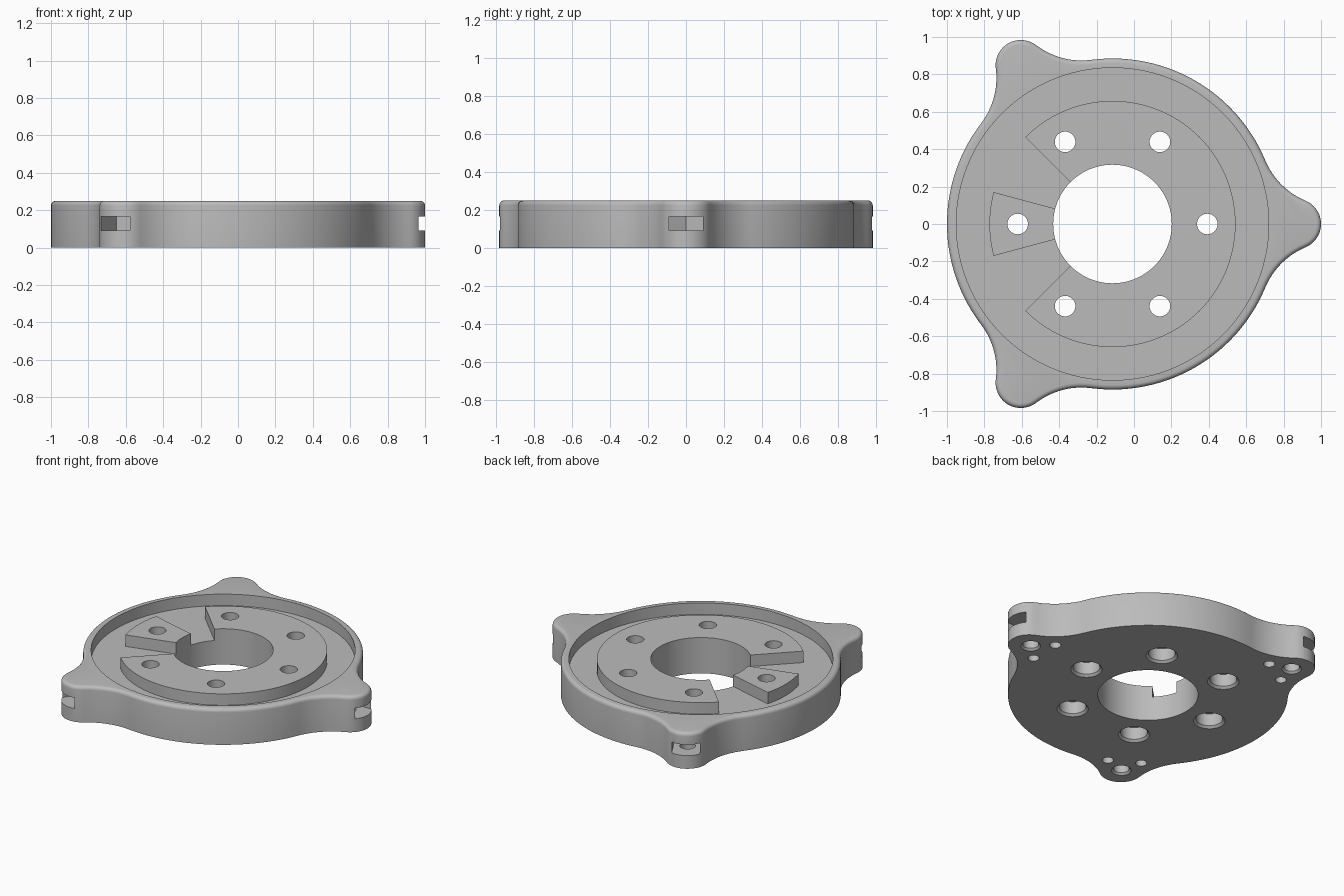
import bpy, bmesh
from math import sin, cos, pi, acos, atan2, radians, sqrt

if "Cube" in bpy.data.objects:
    bpy.data.objects.remove(bpy.data.objects["Cube"], do_unlink=True)

CX = -0.115                     # axis of the plate
HEIGHT, FLOOR = 0.25, 0.17
MAIN_R, TIP_R, BLEND_R, TIP_D = 0.885, 0.135, 0.40, 0.98
LIP_R, RING_R, BORE_R = 0.835, 0.658, 0.317
ROUND = 0.025

grey = bpy.data.materials.new("plain grey")
grey.use_nodes = True
colour = (0.5, 0.5, 0.5, 1)
grey.diffuse_color = colour
grey.node_tree.nodes["Principled BSDF"].inputs["Base Color"].default_value = colour


def arc(cx, cy, r, a0, a1, n, end=False):
    steps = n + 1 if end else n
    angles = [a0 + (a1 - a0) * i / n for i in range(steps)]
    return [(cx + r * cos(a), cy + r * sin(a)) for a in angles]


def turn(points, a):
    return [(x * cos(a) - y * sin(a), x * sin(a) + y * cos(a)) for x, y in points]


def loft(name, loops):
    """Closed solid through stacked loops of (points, height)."""
    bm = bmesh.new()
    rows = [[bm.verts.new((x + CX, y, z)) for x, y in pts] for pts, z in loops]
    for low, high in zip(rows, rows[1:]):
        for i in range(len(low)):
            j = (i + 1) % len(low)
            bm.faces.new((low[i], low[j], high[j], high[i]))
    bm.faces.new(rows[0][::-1])
    bm.faces.new(rows[-1])
    bmesh.ops.recalc_face_normals(bm, faces=bm.faces)
    mesh = bpy.data.meshes.new(name)
    bm.to_mesh(mesh)
    bm.free()
    mesh.materials.append(grey)
    ob = bpy.data.objects.new(name, mesh)
    bpy.context.collection.objects.link(ob)
    return ob


def turned(name, profile, x=0, y=0, n=40):
    return loft(name, [(arc(x, y, r, 0, 2 * pi, n), z) for r, z in profile])


def combine(target, tool, operation="DIFFERENCE"):
    tool.hide_render = True
    mod = target.modifiers.new("combine", "BOOLEAN")
    mod.operation, mod.object, mod.solver = operation, tool, "EXACT"
    bpy.ops.object.select_all(action="DESELECT")
    bpy.context.view_layer.objects.active = target
    target.select_set(True)
    bpy.ops.object.modifier_apply(modifier=mod.name)
    bpy.data.objects.remove(tool, do_unlink=True)


def outline(inset):
    """Round plate with three blended ears."""
    far = MAIN_R + BLEND_R
    theta = acos((far**2 + TIP_D**2 - (TIP_R + BLEND_R)**2) / (2 * far * TIP_D))
    fx, fy = far * cos(theta), far * sin(theta)
    phi = atan2(fy, TIP_D - fx)
    ear = arc(fx, -fy, BLEND_R + inset, pi - theta, phi, 12)
    ear += arc(TIP_D, 0, TIP_R - inset, phi - pi, pi - phi, 20)
    ear += arc(fx, fy, BLEND_R + inset, -phi, theta - pi, 12)
    ear += arc(0, 0, MAIN_R - inset, theta, 2 * pi / 3 - theta, 28)
    return [p for k in range(3) for p in turn(ear, k * 2 * pi / 3)]


# Plate body with rounded upper rim
rim = [(outline(ROUND * (1 - cos(a))), HEIGHT - ROUND * (1 - sin(a)))
       for a in [i * pi / 10 for i in range(6)]]
plate = loft("eared_plate", [(outline(0), 0)] + rim)

# Recessed tray
combine(plate, turned("tray_cutter", [(LIP_R, FLOOR), (LIP_R, 0.4)], n=120))

# Raised open ring and separate key block
for name, a0, a1, n in (("open_ring", -135, 135, 90), ("key_block", 165, 195, 10)):
    a0, a1 = radians(a0), radians(a1)
    shape = arc(0, 0, RING_R, a0, a1, n, True) + arc(0, 0, 0.25, a1, a0, n, True)
    combine(plate, loft(name, [(shape, 0.1), (shape, HEIGHT)]), "UNION")

# Central bore
combine(plate, turned("bore_cutter", [(BORE_R, -0.1), (BORE_R, 0.4)], n=96))

# Six counterbored screw holes
screw = [(0.115, -0.015), (0.085, 0.015), (0.085, 0.1), (0.055, 0.1), (0.055, 0.4)]
for k in range(6):
    x, y = turn([(0.507, 0)], k * pi / 3)[0]
    combine(plate, turned("screw_cutter", screw, x, y))

# Ears: nut slot, nut hole and two small blind holes
half = 0.09
corner = 2 * half / sqrt(3)
for k in range(3):
    a = k * 2 * pi / 3
    nut = [(-corner, 0), (-corner / 2, -half), (0.3, -half), (0.3, half), (-corner / 2, half)]
    nut = turn([(x + 0.967, y) for x, y in nut], a)
    combine(plate, loft("nut_slot_cutter", [(nut, 0.092), (nut, 0.167)]))
    x, y = turn([(0.967, 0)], a)[0]
    hole = [(0.075, -0.012), (0.05, 0.013), (0.05, 0.13)]
    combine(plate, turned("nut_hole_cutter", hole, x, y, 32))
    for side in (-1, 1):
        x, y = turn([(0.855, side * 0.107)], a)[0]
        combine(plate, turned("pin_cutter", [(0.036, -0.05), (0.036, 0.085)], x, y, 24))

bpy.ops.object.shade_smooth_by_angle(angle=radians(30))
